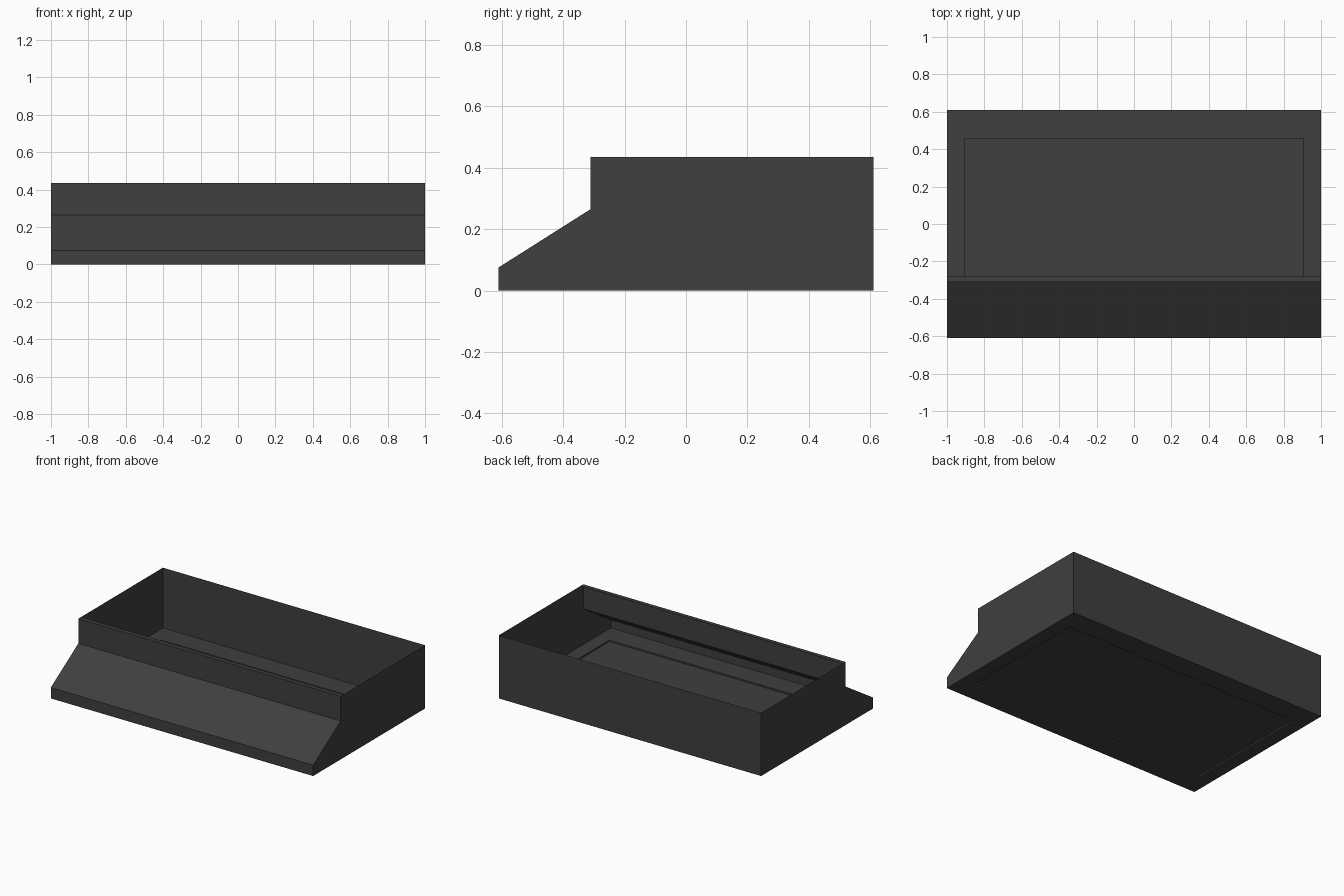
import bpy
import bmesh

cube = bpy.data.objects.get("Cube")
if cube:
    bpy.data.objects.remove(cube, do_unlink=True)

# One dark grey material for the whole tray
grey = bpy.data.materials.new("dark_grey")
grey.use_nodes = True
colour = (0.05, 0.05, 0.05, 1)
grey.diffuse_color = colour
grey.node_tree.nodes["Principled BSDF"].inputs["Base Color"].default_value = colour

HALF_X, HALF_Y, HEIGHT = 1.0, 0.61, 0.435
LIP_Y = -0.31
HOLE_X, HOLE_Y = 0.905, 0.457
RIM = 0.02


def finish(name, bm):
    mesh = bpy.data.meshes.new(name)
    bm.to_mesh(mesh)
    bm.free()
    mesh.materials.append(grey)
    obj = bpy.data.objects.new(name, mesh)
    bpy.context.collection.objects.link(obj)
    return obj


def sheet(name, profile):
    """Sweep an open (y, z) profile across the full width."""
    bm = bmesh.new()
    rows = [[bm.verts.new((s * HALF_X, y, z)) for s in (-1, 1)] for y, z in profile]
    for a, b in zip(rows, rows[1:]):
        bm.faces.new((a[0], a[1], b[1], b[0]))
    return finish(name, bm)


# Thin outer walls
front = [(-HALF_Y, 0), (-HALF_Y, 0.075), (LIP_Y, 0.265), (LIP_Y, HEIGHT)]
sheet("front_wall", front + [(LIP_Y + 0.03, HEIGHT)])
sheet("back_wall", [(HALF_Y, HEIGHT), (HALF_Y, 0)])
for side, name in ((1, "left_wall"), (-1, "right_wall")):
    bm = bmesh.new()
    outline = front + [(HALF_Y, HEIGHT), (HALF_Y, 0)]
    verts = [bm.verts.new((side * HALF_X, y, z)) for y, z in outline]
    bm.faces.new(verts if side < 0 else verts[::-1])
    bm.normal_update()
    # Outward facing
    for face in bm.faces:
        if face.normal.x * side < 0:
            face.normal_flip()
    finish(name, bm)

# Floor frame with a rectangular opening
bm = bmesh.new()
corners = [(-1, -1), (1, -1), (1, 1), (-1, 1)]


def ring(hx, hy, z):
    return [bm.verts.new((sx * hx, sy * hy, z)) for sx, sy in corners]


loops = [ring(HALF_X, HALF_Y, 0), ring(HOLE_X, HOLE_Y, 0),
         ring(HOLE_X, HOLE_Y, RIM), ring(HALF_X, HALF_Y, RIM)]
for a, b in zip(loops, loops[1:]):
    for i in range(4):
        j = (i + 1) % 4
        bm.faces.new((a[j], a[i], b[i], b[j]))
finish("floor_frame", bm)

# Panel filling the opening
bm = bmesh.new()
bm.faces.new(ring(HOLE_X, HOLE_Y, RIM / 2))
finish("floor_panel", bm)
